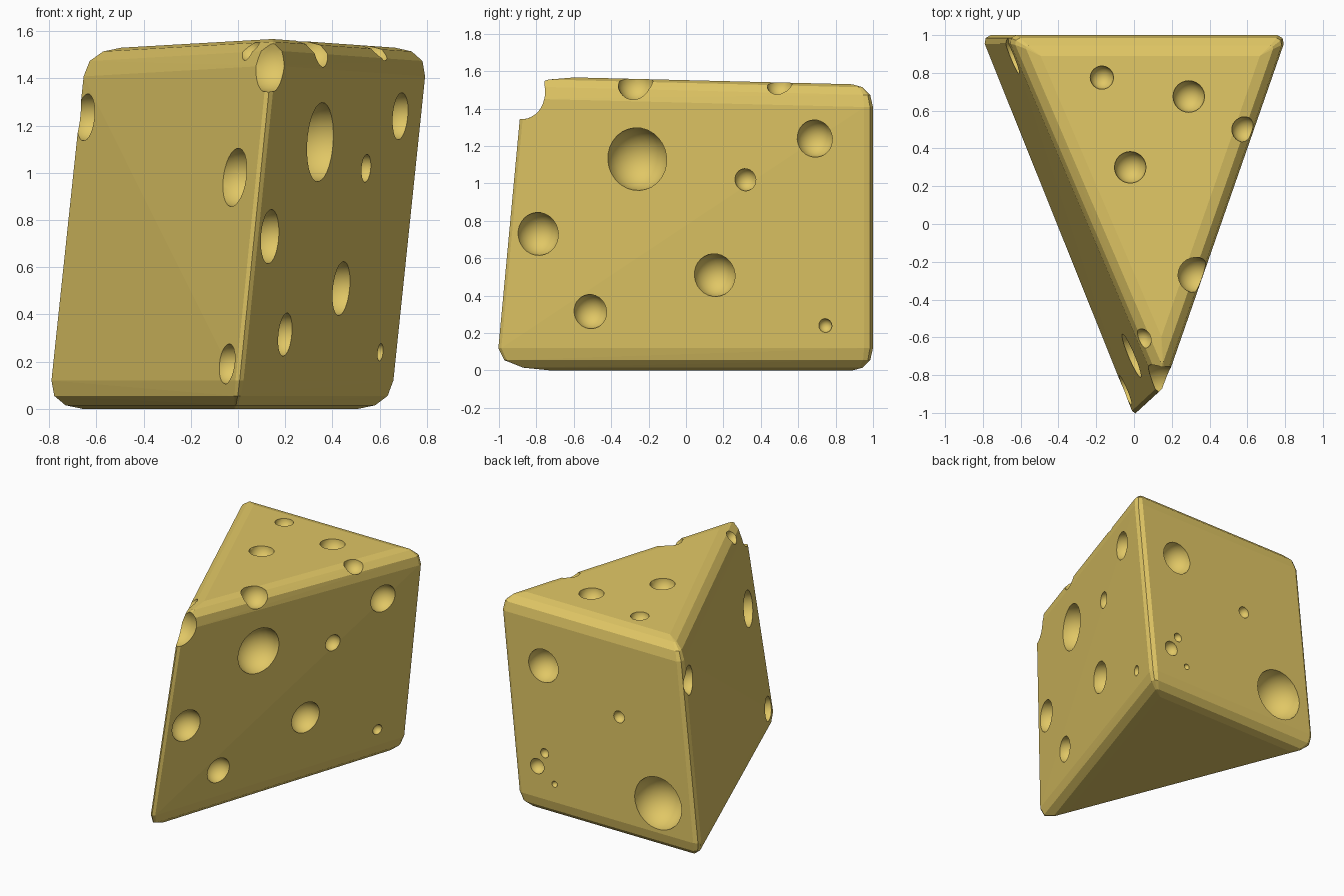
import bpy, bmesh, math
from mathutils import Vector, Matrix

if "Cube" in bpy.data.objects:
    bpy.data.objects.remove(bpy.data.objects["Cube"])


def corners(z):
    """Sharp plan corners (left, tip, right) of the leaning wedge at height z."""
    s = z - 0.12
    return [Vector((-0.809 + 0.104 * s, 1.0)),
            Vector((0.008 + 0.104 * s, -1.035 + 0.096 * s)),
            Vector((0.674 + 0.104 * s, 1.0))]


def ring(z, inset, chop):
    """Plan outline inset from the sharp triangle, with rounded corners."""
    tri, pts = corners(z), []
    for i, p in enumerate(tri):
        u = (tri[i - 1] - p).normalized()
        v = (tri[(i + 1) % 3] - p).normalized()
        q = p + (u + v) * (inset / math.sin(u.angle(v)))
        if chop:
            pts += [q + u * chop, q + (u + v) * chop * 0.34, q + v * chop]
        else:
            pts.append(q)
    return pts


# Cheese body: hull of rounded rings, top slightly tilted
bm = bmesh.new()
steps = [(0.0, 0.11, 0.0), (0.015, 0.055, 0.02), (0.055, 0.015, 0.04), (0.12, 0.0, 0.05)]
for h, inset, chop in steps:
    for p in ring(h, inset, chop):
        bm.verts.new((p.x, p.y, h))
    for p in ring(1.54 - h, inset, chop):
        bm.verts.new((p.x, p.y, 1.552 - 0.0247 * p.y - h))
res = bmesh.ops.convex_hull(bm, input=bm.verts)
junk = {g for g in res["geom_interior"] + res["geom_unused"] if isinstance(g, bmesh.types.BMVert)}
bmesh.ops.delete(bm, geom=list(junk), context='VERTS')
bmesh.ops.dissolve_limit(bm, angle_limit=math.radians(0.5), verts=bm.verts, edges=bm.edges)
bmesh.ops.recalc_face_normals(bm, faces=bm.faces)
me = bpy.data.meshes.new("cheese_wedge")
bm.to_mesh(me)
bm.free()
cheese = bpy.data.objects.new("cheese_wedge", me)
bpy.context.collection.objects.link(cheese)

# Holes: (x, y, z, radius)
holes = []
# right face, placed by y and z
for y, z, r in [(-0.26, 1.13, 0.168), (0.69, 1.24, 0.10), (0.32, 1.02, 0.06),
                (-0.79, 0.73, 0.115), (0.155, 0.51, 0.115), (-0.51, 0.315, 0.092),
                (0.745, 0.24, 0.037)]:
    _, a, b = corners(z)
    holes.append((a.x + (b.x - a.x) * (y - a.y) / (b.y - a.y), y, z, r))
# left face, placed by x and z
for x, z, r in [(-0.645, 1.235, 0.10), (-0.01, 0.98, 0.125), (-0.045, 0.19, 0.085)]:
    b, a, _ = corners(z)
    holes.append((x, a.y + (b.y - a.y) * (x - a.x) / (b.x - a.x), z, r))
# back face
for x, z, r in [(0.45, 1.09, 0.12), (-0.16, 0.88, 0.043), (-0.475, 0.335, 0.19),
                (0.50, 0.345, 0.055), (0.44, 0.455, 0.033), (0.36, 0.25, 0.022)]:
    holes.append((x, 1.0, z, r))
# top face
for x, y, r in [(-0.02, 0.30, 0.084), (-0.17, 0.775, 0.062), (0.29, 0.675, 0.084)]:
    holes.append((x, y, 1.552 - 0.0247 * y, r))
# top rim holes and the bite at the tip
holes += [(0.325, -0.27, 1.535, 0.095), (0.585, 0.5, 1.53, 0.068),
          (0.04, -0.61, 1.53, 0.055), (0.13, -0.875, 1.48, 0.138)]

bm = bmesh.new()
for x, y, z, r in holes:
    bmesh.ops.create_uvsphere(bm, u_segments=24, v_segments=14, radius=r,
                              matrix=Matrix.Translation((x, y, z)) @ Matrix.Rotation(0.3, 4, 'X'))
for f in bm.faces:
    f.smooth = True
cm = bpy.data.meshes.new("hole_cutter")
bm.to_mesh(cm)
bm.free()
cutter = bpy.data.objects.new("hole_cutter", cm)
cutter.hide_render = True
bpy.context.collection.objects.link(cutter)

# Cheese colour
mat = bpy.data.materials.new("cheese_yellow")
mat.diffuse_color = (0.75, 0.57, 0.13, 1)
mat.use_nodes = True
mat.node_tree.nodes["Principled BSDF"].inputs["Base Color"].default_value = mat.diffuse_color
me.materials.append(mat)
cm.materials.append(mat)

# Carve the holes
mod = cheese.modifiers.new("holes", 'BOOLEAN')
mod.operation = 'DIFFERENCE'
mod.solver = 'EXACT'
mod.object = cutter
bpy.context.view_layer.objects.active = cheese
bpy.ops.object.modifier_apply(modifier=mod.name)
bpy.data.objects.remove(cutter)
